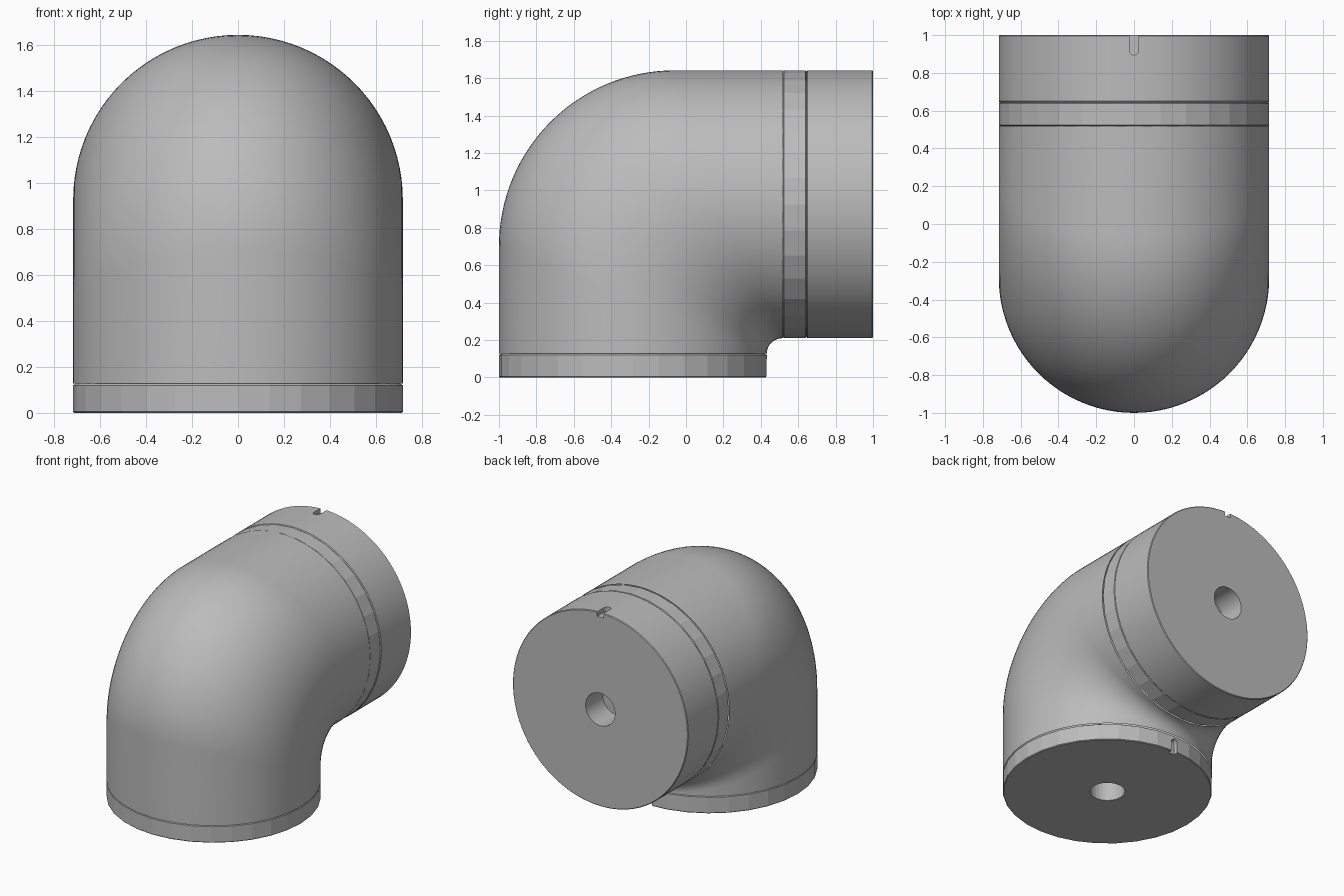
import bpy, bmesh
from math import sin, cos, pi, radians
from mathutils import Matrix, Vector

if "Cube" in bpy.data.objects:
    bpy.data.objects.remove(bpy.data.objects["Cube"])

R = 0.716          # pipe radius
YC, ZC = -0.284, 0.926   # axes of the lower and rear pipe ends
HOLE, DEPTH = 0.12, 0.2
BEVEL = 0.005

grey = bpy.data.materials.new("plain grey")
grey.use_nodes = True
colour = (0.5, 0.5, 0.5, 1)
grey.diffuse_color = colour
grey.node_tree.nodes["Principled BSDF"].inputs["Base Color"].default_value = colour

LOWER = Matrix.Translation((0, YC, 0))
REAR = Matrix.Translation((0, 1, ZC)) @ Matrix.Rotation(radians(90), 4, 'X')


def finish(bm, name, smooth=True):
    bmesh.ops.remove_doubles(bm, verts=bm.verts, dist=0.0001)
    bmesh.ops.recalc_face_normals(bm, faces=bm.faces)
    mesh = bpy.data.meshes.new(name)
    bm.to_mesh(mesh)
    bm.free()
    mesh.materials.append(grey)
    ob = bpy.data.objects.new(name, mesh)
    bpy.context.collection.objects.link(ob)
    if smooth:
        bpy.ops.object.select_all(action='DESELECT')
        ob.select_set(True)
        bpy.context.view_layer.objects.active = ob
        bpy.ops.object.shade_smooth_by_angle(angle=radians(30))
    return ob


def skin(bm, rings):
    """Bridge consecutive closed rings of vertices with quads."""
    for a, b in zip(rings, rings[1:]):
        for i in range(len(a)):
            j = (i + 1) % len(a)
            bm.faces.new((a[i], a[j], b[j], b[i]))


def lathe(name, profile, place, sides, smooth):
    """Turn (radius, height) points round the local z axis."""
    bm = bmesh.new()
    rings = [[bm.verts.new(place @ Vector((r * cos(2 * pi * i / sides),
                                           r * sin(2 * pi * i / sides), h)))
              for i in range(sides)] for r, h in profile]
    skin(bm, rings)
    return finish(bm, name, smooth)


def notch(ob, place, side, length):
    """Cut a round-ended slot into the rim of an end piece."""
    bm = bmesh.new()
    half = 0.025
    outline = [(-half, -0.1), (half, -0.1)]
    outline += [(half * cos(a * pi / 8), length - half + half * sin(a * pi / 8))
                for a in range(9)]
    rings = [[bm.verts.new(place @ Vector((x, side * d, h))) for x, h in outline]
             for d in (R - 0.035, R + 0.1)]
    skin(bm, rings)
    for ring in rings:
        bm.faces.new(ring)
    cutter = finish(bm, "notch_cutter", False)
    mod = ob.modifiers.new("notch", 'BOOLEAN')
    mod.operation = 'DIFFERENCE'
    mod.solver = 'EXACT'
    mod.object = cutter
    bpy.ops.object.select_all(action='DESELECT')
    ob.select_set(True)
    bpy.context.view_layer.objects.active = ob
    bpy.ops.object.modifier_apply(modifier=mod.name)
    bpy.data.objects.remove(cutter)


# Elbow body: elliptical sections spanning a wide outer and a tight inner bend
bm = bmesh.new()
SIDES, STEPS = 96, 32
spans = [((-1, 0.128), (YC + R, 0.128))]
for s in range(STEPS + 1):
    t = s / STEPS * pi / 2
    spans.append(((-0.06 - 0.94 * cos(t), 0.702 + 0.94 * sin(t)),
                  (0.518 - 0.086 * cos(t), 0.128 + 0.082 * sin(t))))
spans.append(((0.518, ZC + R), (0.518, ZC - R)))
rings = []
for outer, inner in spans:
    o, n = Vector((0, *outer)), Vector((0, *inner))
    mid, arm = (o + n) / 2, (o - n) / 2
    rings.append([bm.verts.new(mid + arm * cos(2 * pi * i / SIDES)
                               + Vector((R * sin(2 * pi * i / SIDES), 0, 0)))
                  for i in range(SIDES)])
skin(bm, rings)
finish(bm, "elbow_body")

# Faceted lower collar with a central socket
collar = lathe("lower_collar", [
    (0, DEPTH), (HOLE, DEPTH), (HOLE, 0), (R - BEVEL, 0), (R, BEVEL),
    (R, 0.12), (R - 0.012, 0.128), (0.2, 0.128), (0.2, 0.25), (0, 0.25)],
    LOWER, 32, False)
notch(collar, LOWER, 1, 0.1)

# Faceted band between the elbow and the rear end piece
lathe("rear_band", [
    (R - 0.02, 0.482), (R - 0.008, 0.482), (R, 0.476), (R, 0.362),
    (R - 0.008, 0.356), (R - 0.02, 0.356), (R - 0.02, 0.482)], REAR, 32, False)

# Smooth rear end piece with a central socket
end = lathe("rear_end", [
    (0, DEPTH), (HOLE, DEPTH), (HOLE, 0), (R - BEVEL, 0), (R, BEVEL),
    (R, 0.35), (R - BEVEL, 0.356), (0, 0.356)], REAR, SIDES, True)
notch(end, REAR, 1, 0.105)
